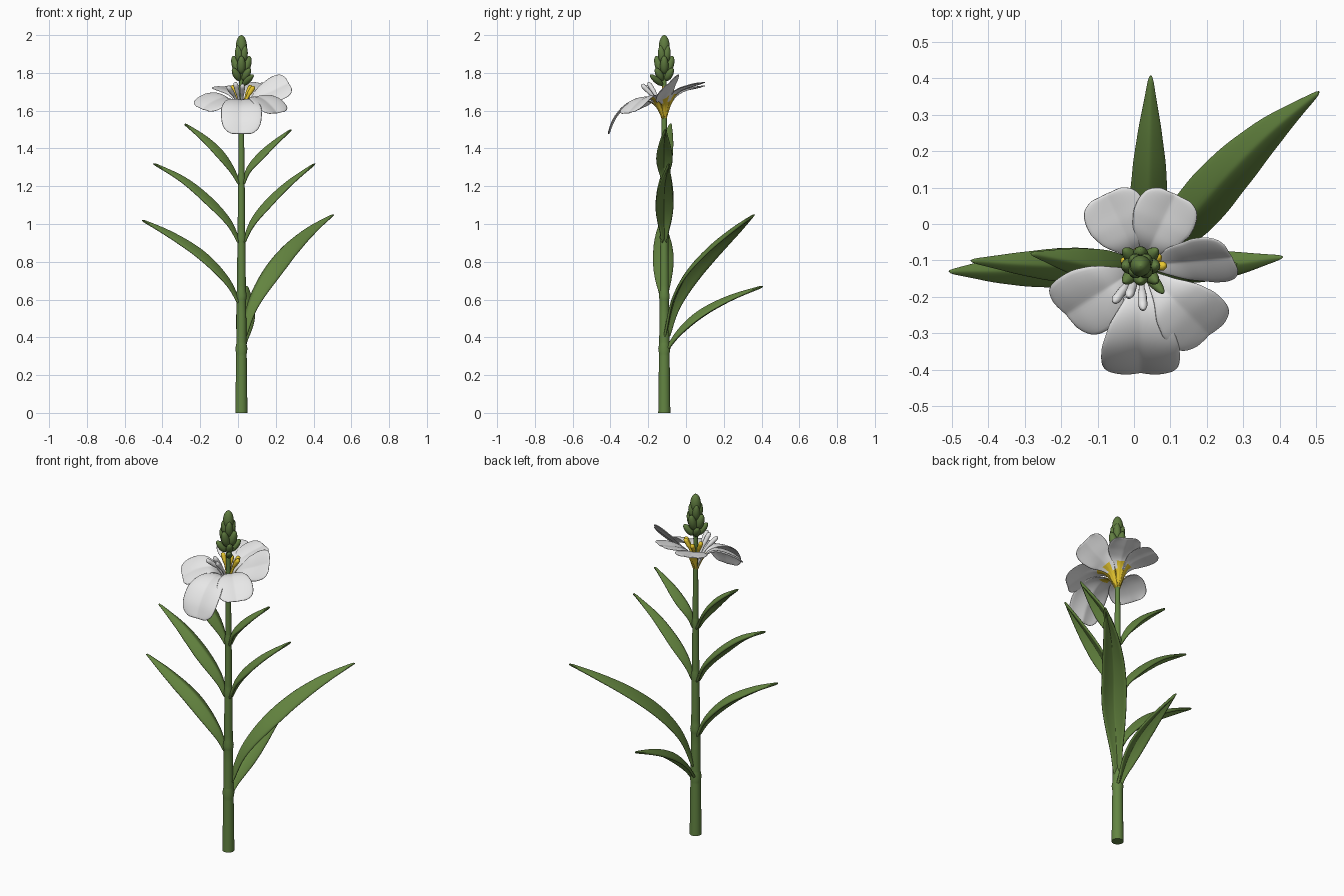
import bpy, bmesh, math
from mathutils import Vector, Matrix

if "Cube" in bpy.data.objects:
    bpy.data.objects.remove(bpy.data.objects["Cube"])

CX, CY = 0.018, -0.115          # stem axis


def material(name, rgb):
    m = bpy.data.materials.new(name)
    m.diffuse_color = (*rgb, 1)
    m.use_nodes = True
    m.node_tree.nodes["Principled BSDF"].inputs["Base Color"].default_value = m.diffuse_color
    return m


LEAF = material("leaf green", (0.125, 0.23, 0.05))
STEM = material("stem green", (0.125, 0.235, 0.055))
BUD = material("bud green", (0.115, 0.20, 0.05))
WHITE = material("petal white", (0.82, 0.82, 0.82))
YELLOW = material("throat yellow", (0.84, 0.60, 0.03))


def spline(pts, t):
    """Point on a Catmull-Rom curve through pts, t in 0..1."""
    p = [Vector(q) for q in pts]
    p = [2 * p[0] - p[1]] + p + [2 * p[-1] - p[-2]]
    s = t * (len(pts) - 1)
    i = min(int(s), len(pts) - 2)
    f = s - i
    a, b, c, d = p[i:i + 4]
    return 0.5 * (2 * b + (c - a) * f + (2 * a - 5 * b + 4 * c - d) * f ** 2
                  + (3 * b - a - 3 * c + d) * f ** 3)


def tangent(pts, t):
    return (spline(pts, min(1, t + 0.01)) - spline(pts, max(0, t - 0.01))).normalized()


def lerp(table, t):
    for (a, x), (b, y) in zip(table, table[1:]):
        if t <= b:
            return x + (y - x) * (t - a) / (b - a)
    return table[-1][1]


def finish(name, bm, mats):
    me = bpy.data.meshes.new(name)
    bm.to_mesh(me)
    bm.free()
    for m in mats:
        me.materials.append(m)
    for f in me.polygons:
        f.use_smooth = True
    ob = bpy.data.objects.new(name, me)
    bpy.context.collection.objects.link(ob)
    return ob


def blade(name, pts, hw, shape, vee, bend, roll, mats, tint=1.0, lift=0.0, thick=0.006):
    """Leaf or petal: a folded strip swept along a path.
    Underside faces up to tint (further along the midrib) take the first material."""
    bm = bmesh.new()
    d = Vector(pts[-1]) - Vector(pts[0])
    side = Vector((-d.y, d.x, 0)).normalized()
    nl, us = 20, [-1, -0.75, -0.45, -0.12, 0, 0.12, 0.45, 0.75, 1]
    rows = []
    for i in range(nl + 1):
        t = i / nl
        T = tangent(pts, t)
        S = (side - T * side.dot(T)).normalized()
        S = Matrix.Rotation(math.radians(roll) * min(1, t * 2), 3, T) @ S
        N = T.cross(S)
        w = hw * lerp(shape, t)
        rows.append([bm.verts.new(spline(pts, t) + S * u * w
                                  + N * w * (lift + vee * abs(u) - bend * u * u)) for u in us])
    for i in range(nl):
        for j in range(len(us) - 1):
            f = bm.faces.new((rows[i][j], rows[i][j + 1], rows[i + 1][j + 1], rows[i + 1][j]))
            reach = tint + (0.12 if abs(us[j] + us[j + 1]) < 0.7 else 0)
            f.material_index = 0 if (i + 0.5) / nl < reach else 1
    ob = finish(name, bm, mats)
    so = ob.modifiers.new("thickness", "SOLIDIFY")
    so.thickness, so.offset = thick, 0
    if len(mats) > 1:
        so.material_offset = 1          # the upper skin stays plain
    su = ob.modifiers.new("smooth", "SUBSURF")
    su.levels = su.render_levels = 1
    return ob


def tube(name, pts, radii, mat, n=14, steps=16):
    """Round body swept along a path with radii given as (t, r)."""
    bm = bmesh.new()
    ts = sorted({i / steps for i in range(steps + 1)} | {t for t, r in radii})
    rings = []
    for t in ts:
        T = tangent(pts, t)
        A = T.cross(Vector((0, 1, 0.01))).normalized()
        B = T.cross(A)
        r = lerp(radii, t)
        rings.append([bm.verts.new(spline(pts, t) + r * (A * math.cos(k * math.tau / n)
                      + B * math.sin(k * math.tau / n))) for k in range(n)])
    for a, b in zip(rings, rings[1:]):
        for k in range(n):
            bm.faces.new((a[k], a[(k + 1) % n], b[(k + 1) % n], b[k]))
    bm.faces.new(rings[0])
    bm.faces.new(rings[-1])
    bmesh.ops.recalc_face_normals(bm, faces=bm.faces)
    ob = finish(name, bm, [mat])
    ob.data.polygons[-1].use_smooth = ob.data.polygons[-2].use_smooth = False
    return ob


# stem, tapering, with swollen nodes where the leaves attach
base = [(0, 0.032), (1, 0.011)]
prof = [(0, 0.032)]
for z in (0.34, 0.62, 0.93, 1.24):
    t = z / 1.8
    r = lerp(base, t)
    prof += [(t - 0.015, r), (t, r + 0.004), (t + 0.015, r - 0.001)]
prof.append((1, 0.011))
tube("stem", [(CX, CY, 0), (CX, CY, 0.9), (CX, CY, 1.8)], prof, STEM, 20, 24)

# leaves
LANCE = [(0, 0.30), (0.12, 0.42), (0.25, 0.72), (0.38, 0.95), (0.5, 1),
         (0.65, 0.87), (0.8, 0.58), (0.92, 0.25), (1, 0.02)]
leaves = {
    "leaf_left_low": ([(0.005, -0.115, 0.58), (-0.06, -0.12, 0.70), (-0.19, -0.122, 0.835),
                       (-0.35, -0.127, 0.94), (-0.51, -0.13, 1.02)], 0.055, -8),
    "leaf_left_mid": ([(0.005, -0.115, 0.90), (-0.05, -0.115, 1.01), (-0.16, -0.115, 1.13),
                       (-0.29, -0.11, 1.235), (-0.45, -0.10, 1.32)], 0.048, -8),
    "leaf_left_top": ([(0.008, -0.115, 1.21), (-0.04, -0.115, 1.30), (-0.10, -0.115, 1.38),
                       (-0.18, -0.10, 1.455), (-0.285, -0.08, 1.53)], 0.044, -8),
    "leaf_right_mid": ([(0.03, -0.115, 0.90), (0.08, -0.115, 1.01), (0.16, -0.115, 1.11),
                        (0.27, -0.11, 1.215), (0.41, -0.09, 1.32)], 0.047, 5),
    "leaf_right_top": ([(0.028, -0.115, 1.21), (0.06, -0.115, 1.29), (0.12, -0.115, 1.36),
                        (0.19, -0.115, 1.425), (0.285, -0.11, 1.50)], 0.043, 5),
    "leaf_right_low": ([(0.025, -0.105, 0.40), (0.075, -0.06, 0.58), (0.155, 0.02, 0.73),
                        (0.255, 0.135, 0.86), (0.375, 0.255, 0.965), (0.51, 0.365, 1.05)], 0.069, 5),
    "leaf_back": ([(0.02, -0.105, 0.33), (0.03, -0.03, 0.43), (0.04, 0.08, 0.525),
                   (0.043, 0.23, 0.605), (0.046, 0.41, 0.67)], 0.05, 0),
}
for name, (pts, hw, roll) in leaves.items():
    blade(name, pts, hw, LANCE, -0.40, 0.30, roll, [LEAF], lift=0.33, thick=0.014)

# six petals: azimuth, roll, half width, (radius, height) path
OBOVATE = [(0, 0.10), (0.2, 0.20), (0.35, 0.45), (0.5, 0.80), (0.65, 0.98), (0.77, 1),
           (0.88, 0.94), (0.95, 0.80), (1, 0.50)]
petals = [
    (-90, 0, 0.110, [(0.005, 1.55), (0.05, 1.63), (0.12, 1.655), (0.20, 1.625), (0.26, 1.555), (0.293, 1.475)]),
    (-45, 8, 0.098, [(0.005, 1.55), (0.05, 1.64), (0.11, 1.67), (0.17, 1.655), (0.225, 1.62), (0.268, 1.585)]),
    (6, 45, 0.092, [(0.005, 1.55), (0.04, 1.63), (0.09, 1.67), (0.16, 1.70), (0.21, 1.725), (0.253, 1.745)]),
    (64, 3, 0.088, [(0.005, 1.55), (0.035, 1.64), (0.07, 1.69), (0.12, 1.715), (0.17, 1.73), (0.22, 1.745)]),
    (116, -3, 0.088, [(0.005, 1.55), (0.035, 1.64), (0.07, 1.685), (0.12, 1.705), (0.17, 1.715), (0.22, 1.725)]),
    (213, -18, 0.103, [(0.005, 1.55), (0.045, 1.63), (0.09, 1.665), (0.14, 1.66), (0.20, 1.635), (0.245, 1.605)]),
]
for i, (az, roll, hw, path) in enumerate(petals):
    c, s = math.cos(math.radians(az)), math.sin(math.radians(az))
    blade(f"petal_{i + 1}", [(CX + r * c, CY + r * s, z) for r, z in path],
          hw, OBOVATE, 0.28, 0.22, roll, [YELLOW, WHITE, WHITE], 0.27, 0, 0.006)

# stamens: thin filament with a swollen, rounded tip
STAMEN = [(0, 0.005), (0.6, 0.008), (0.72, 0.012), (0.92, 0.013), (0.98, 0.009), (1, 0.002)]
for i, (x, y, z, m) in enumerate([(-0.055, -0.215, 1.73, WHITE), (-0.015, -0.20, 1.75, WHITE),
                                  (0.025, -0.235, 1.74, WHITE), (0.085, -0.115, 1.73, YELLOW),
                                  (0.07, -0.09, 1.735, YELLOW), (-0.03, -0.10, 1.735, YELLOW),
                                  (0.01, -0.07, 1.72, YELLOW)]):
    mid = (CX + (x - CX) * 0.4, CY + (y - CY) * 0.4, 1.66)
    tube(f"stamen_{i + 1}", [(CX, CY, 1.56), mid, (x, y, z)], STAMEN, m, 10)


# flower buds in rings around the tip of the stem
def bud(name, az, r0, z0, r1, z1, rad):
    c, s = math.cos(az), math.sin(az)
    a = Vector((CX + r0 * c, CY + r0 * s, z0))
    b = Vector((CX + r1 * c, CY + r1 * s, z1))
    stops = [(1 - math.cos(math.pi * k / 12)) / 2 for k in range(13)]
    egg = [(t, rad * max(0.03, math.sin(math.pi * k / 12)) * (1.08 - 0.2 * t)) for k, t in enumerate(stops)]
    tube(name, [a, (a + b) / 2, b], egg, BUD, 14, 1)


for ring, (n, r0, z0, r1, z1, rad, ph) in enumerate([
        (4, 0.012, 1.76, 0.064, 1.825, 0.020, 45), (4, 0.014, 1.795, 0.044, 1.89, 0.023, 90),
        (4, 0.010, 1.85, 0.027, 1.945, 0.021, 45)]):
    for k in range(n):
        bud(f"bud_{ring + 1}_{k + 1}", math.radians(ph) + k * math.tau / n, r0, z0, r1, z1, rad)
bud("bud_top", 0, 0, 1.89, 0, 2.0, 0.030)
bud("bud_low_front", math.radians(-50), 0.012, 1.735, 0.098, 1.79, 0.017)
